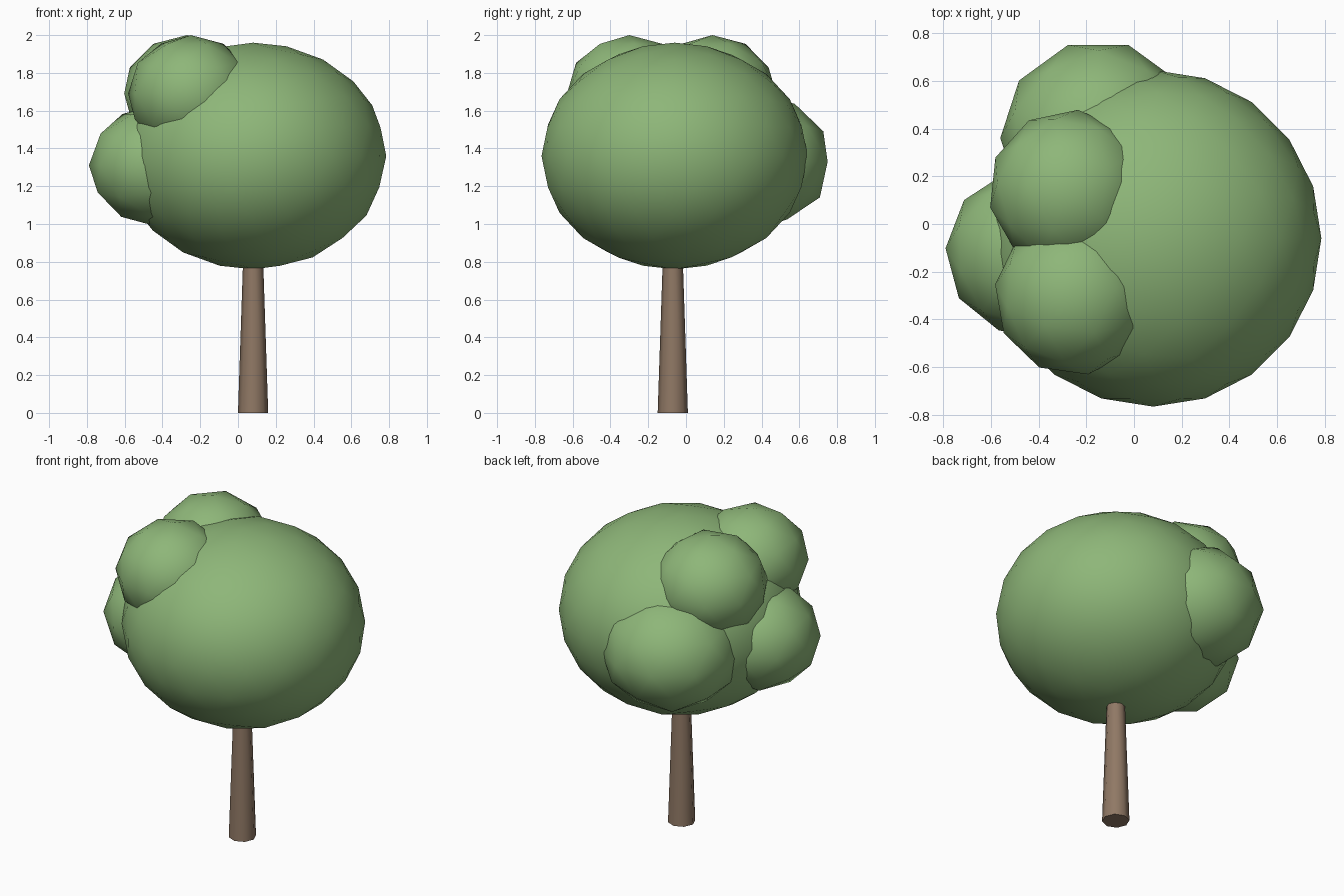
import bpy, math

if "Cube" in bpy.data.objects:
    bpy.data.objects.remove(bpy.data.objects["Cube"])

def material(name, color):
    m = bpy.data.materials.new(name)
    m.diffuse_color = color
    m.use_nodes = True
    m.node_tree.nodes["Principled BSDF"].inputs["Base Color"].default_value = m.diffuse_color
    return m

leaf = material("leaf_green", (0.27, 0.47, 0.19, 1))
bark = material("bark_brown", (0.28, 0.19, 0.13, 1))

def blob(name, center, radii, detail, turn=0):
    # squashed icosphere, smooth shaded
    bpy.ops.mesh.primitive_ico_sphere_add(subdivisions=detail, radius=1, location=center,
                                          rotation=(0, 0, math.radians(turn)))
    o = bpy.context.object
    o.name = name
    o.scale = radii
    bpy.ops.object.transform_apply(location=False, rotation=True, scale=True)
    bpy.ops.object.shade_smooth()
    o.data.materials.append(leaf)

# main crown
blob("crown", (0.08, -0.06, 1.36), (0.705, 0.705, 0.60), 3)

# smaller leaf clumps on the left and back
blob("clump_left", (-0.44, -0.12, 1.31), (0.35, 0.35, 0.32), 2, 15)
blob("clump_back", (-0.15, 0.36, 1.33), (0.41, 0.41, 0.36), 2, 18)
blob("clump_top_front", (-0.25, -0.30, 1.69), (0.335, 0.335, 0.31), 2, 10)
blob("clump_top_back", (-0.27, 0.14, 1.69), (0.34, 0.34, 0.31), 2, 30)

# tapered trunk running up into the crown
bpy.ops.mesh.primitive_cone_add(vertices=8, radius1=0.08, radius2=0.05, depth=0.9,
                                location=(0.08, -0.07, 0.45))
trunk = bpy.context.object
trunk.name = "trunk"
trunk.data.materials.append(bark)
bpy.ops.object.shade_smooth_by_angle(angle=math.radians(50))
